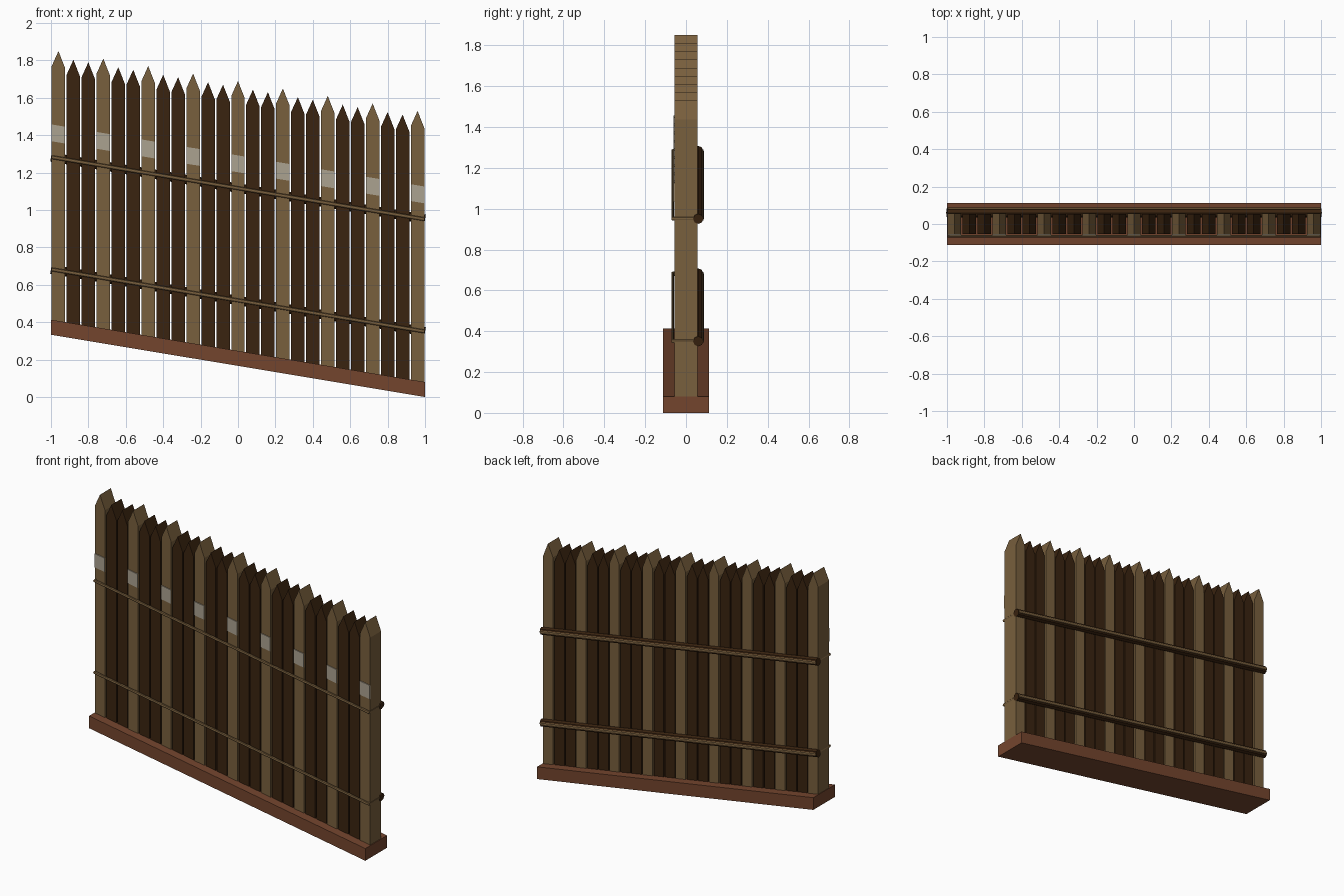
import bpy

if "Cube" in bpy.data.objects:
    bpy.data.objects.remove(bpy.data.objects["Cube"], do_unlink=True)

SLOPE = 0.333 / 2


def rise(x):
    """Ground height at x: the fence steps down towards +x."""
    return SLOPE * (1 - x)


def material(name, rgb):
    mat = bpy.data.materials.new(name)
    mat.use_nodes = True
    colour = (*rgb, 1)
    mat.diffuse_color = colour
    mat.node_tree.nodes["Principled BSDF"].inputs["Base Color"].default_value = colour
    return mat


LIGHT = material("light wood", (0.19, 0.115, 0.047))
DARK = material("dark wood", (0.042, 0.017, 0.005))
BASE = material("red brown wood", (0.175, 0.06, 0.027))
PAINT = material("pale paint", (0.41, 0.36, 0.28))


def prism(name, profile, y0, y1, mat):
    """Extrude an x-z profile along y, following the slope."""
    n = len(profile)
    verts = [(x, y, z + rise(x)) for y in (y0, y1) for x, z in profile]
    faces = [tuple(range(n)), tuple(reversed(range(n, 2 * n)))]
    faces += [(i, i + n, (i + 1) % n + n, (i + 1) % n) for i in range(n)]
    mesh = bpy.data.meshes.new(name)
    mesh.from_pydata(verts, [], faces)
    mesh.materials.append(mat)
    obj = bpy.data.objects.new(name, mesh)
    bpy.context.collection.objects.link(obj)
    return obj


def box(name, x0, x1, z0, z1, y0, y1, mat):
    return prism(name, [(x0, z0), (x1, z0), (x1, z1), (x0, z1)], y0, y1, mat)


def rod(name, points, radius, closed, mat):
    """Eight-sided rod along a path of x-y points at a height above the slope."""
    curve = bpy.data.curves.new(name, "CURVE")
    curve.dimensions = "3D"
    curve.bevel_depth = radius
    curve.bevel_resolution = 2
    curve.use_fill_caps = True
    spline = curve.splines.new("POLY")
    spline.points.add(len(points) - 1)
    for point, (x, y, z) in zip(spline.points, points):
        point.co = (x, y, z + rise(x), 1)
    spline.use_cyclic_u = closed
    spline.use_smooth = False
    curve.materials.append(mat)
    obj = bpy.data.objects.new(name, curve)
    bpy.context.collection.objects.link(obj)


# Sloping footing beam
box("base_beam", -1, 1, 0, 0.08, -0.112, 0.112, BASE)

# Pointed stakes: every third one is taller, lighter and carries a painted band
HALF = 0.036
for i in range(25):
    x = (i - 12) * 0.08
    tall = i % 3 == 0
    shoulder, tip = (1.437, 1.523) if tall else (1.405, 1.49)
    depth = 0.056 if tall else 0.053
    outline = [(x - HALF, 0.07), (x + HALF, 0.07), (x + HALF, shoulder),
               (x, tip), (x - HALF, shoulder)]
    prism("tall_stake" if tall else "short_stake", outline,
          -depth, depth, LIGHT if tall else DARK)
    if tall:
        box("painted_band", x - HALF, x + HALF, 1.035, 1.125,
            -0.061, -0.055, PAINT)

# Back rails, each lashed to the stakes by a rope loop around the whole fence
for z in (0.35, 0.95):
    rod("back_rail", [(-1, 0.06, z), (1, 0.06, z)], 0.025, False, DARK)
    loop = [(-0.991, -0.065, z), (0.991, -0.065, z),
            (0.991, 0.08, z), (-0.991, 0.08, z)]
    rod("binding_rope", loop, 0.01, True, LIGHT)
